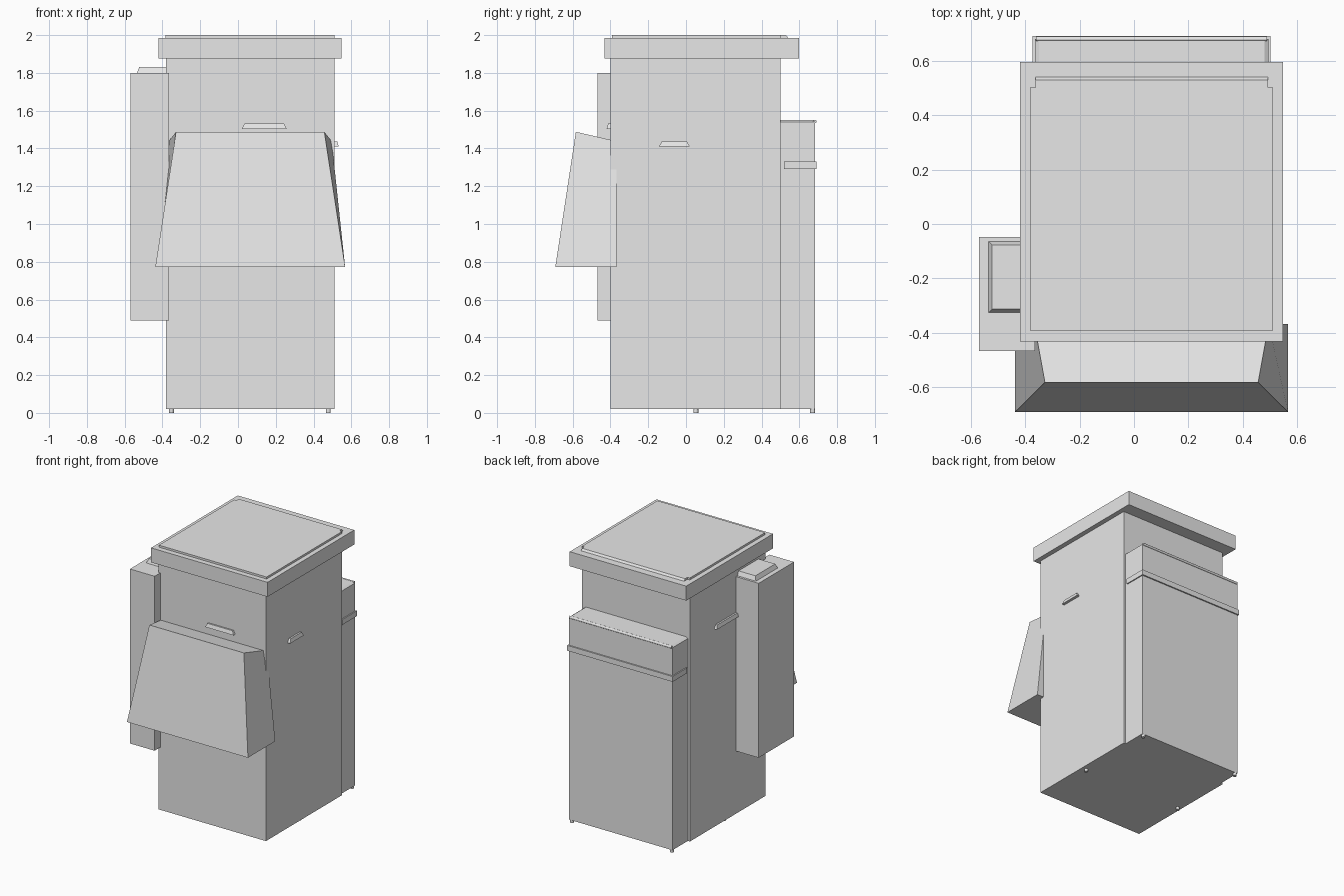
import bpy
import bmesh
from math import pi
from mathutils import Matrix

default = bpy.data.objects.get("Cube")
if default:
    bpy.data.objects.remove(default, do_unlink=True)

grey = bpy.data.materials.new("light grey")
grey.use_nodes = True
grey.diffuse_color = (0.8, 0.8, 0.8, 1)
grey.node_tree.nodes["Principled BSDF"].inputs["Base Color"].default_value = (0.8, 0.8, 0.8, 1)


def finish(name, bm):
    bmesh.ops.recalc_face_normals(bm, faces=bm.faces)
    mesh = bpy.data.meshes.new(name)
    bm.to_mesh(mesh)
    bm.free()
    mesh.materials.append(grey)
    obj = bpy.data.objects.new(name, mesh)
    bpy.context.collection.objects.link(obj)
    return obj


def loft(name, lower, z0, upper, z1, rear_drop=0.0):
    """Join two outlines; rear_drop lowers the back two corners of a top rectangle."""
    bm = bmesh.new()
    low = [bm.verts.new((x, y, z0)) for x, y in lower]
    high = [bm.verts.new((x, y, z1)) for x, y in upper]
    if rear_drop:
        for v in high[2:]:
            v.co.z -= rear_drop
    bm.faces.new(low)
    bm.faces.new(high)
    n = len(low)
    for i in range(n):
        j = (i + 1) % n
        bm.faces.new((low[i], low[j], high[j], high[i]))
    return finish(name, bm)


def rect(x0, x1, y0, y1):
    return [(x0, y0), (x1, y0), (x1, y1), (x0, y1)]


def box(name, x0, x1, y0, y1, z0, z1):
    outline = rect(x0, x1, y0, y1)
    return loft(name, outline, z0, outline, z1)


# Cabinet body and overhanging lid
box("body", -0.382, 0.512, -0.40, 0.50, 0.02, 1.88)
box("lid", -0.42, 0.548, -0.432, 0.597, 1.876, 1.985)


# Raised top panel with a narrower chamfered tongue at the hinge side
def panel_outline(back):
    return [(-0.383, -0.392), (0.512, -0.392), (0.512, 0.502), (0.493, 0.502),
            (0.493, back), (-0.363, back), (-0.363, 0.502), (-0.383, 0.502)]


loft("top_panel", panel_outline(0.541), 1.985, panel_outline(0.53), 2.0)

# Rear compartment with its cap, trim band and hinge rod
box("rear_box", -0.365, 0.495, 0.49, 0.682, 0.02, 1.54)
loft("rear_cap", rect(-0.365, 0.495, 0.49, 0.682), 1.54,
     rect(-0.35, 0.48, 0.49, 0.675), 1.55)
box("rear_band", -0.373, 0.503, 0.52, 0.692, 1.29, 1.33)
bm = bmesh.new()
bmesh.ops.create_cone(bm, cap_ends=True, segments=12, radius1=0.009, radius2=0.009,
                      depth=0.85,
                      matrix=Matrix.Translation((0.065, 0.682, 1.543)) @ Matrix.Rotation(pi / 2, 4, "Y"))
finish("rear_hinge_rod", bm)

# Tall box on the side, with a bevelled cap
box("side_box", -0.57, -0.365, -0.468, -0.048, 0.49, 1.80)
loft("side_box_cap", rect(-0.535, -0.375, -0.325, -0.065), 1.80,
     rect(-0.522, -0.375, -0.313, -0.078), 1.832)

# Flared front hood
loft("front_hood", rect(-0.438, 0.567, -0.692, -0.368), 0.772,
     [(-0.328, -0.583), (0.457, -0.583), (0.496, -0.368), (-0.367, -0.368)], 1.488, 0.05)


# Tapered grips on three faces
def grip(name, x0, x1, y0, y1, z, dx, dy):
    loft(name, rect(x0, x1, y0, y1), z,
         rect(x0 + dx, x1 - dx, y0 + dy, y1 - dy), z + 0.028)


grip("front_grip", 0.02, 0.257, -0.42, -0.38, 1.504, 0.014, 0.008)
grip("left_grip", 0.49, 0.533, -0.143, 0.02, 1.41, 0.008, 0.016)
grip("right_grip", -0.403, -0.36, -0.06, 0.21, 1.505, 0.008, 0.016)

# Small feet
for side, x in (("right", -0.352), ("left", 0.478)):
    for place, y in (("middle", 0.052), ("rear", 0.67)):
        bm = bmesh.new()
        bmesh.ops.create_cone(bm, cap_ends=True, segments=12, radius1=0.013, radius2=0.013,
                              depth=0.03, matrix=Matrix.Translation((x, y, 0.015)))
        finish(f"{place}_{side}_foot", bm)
